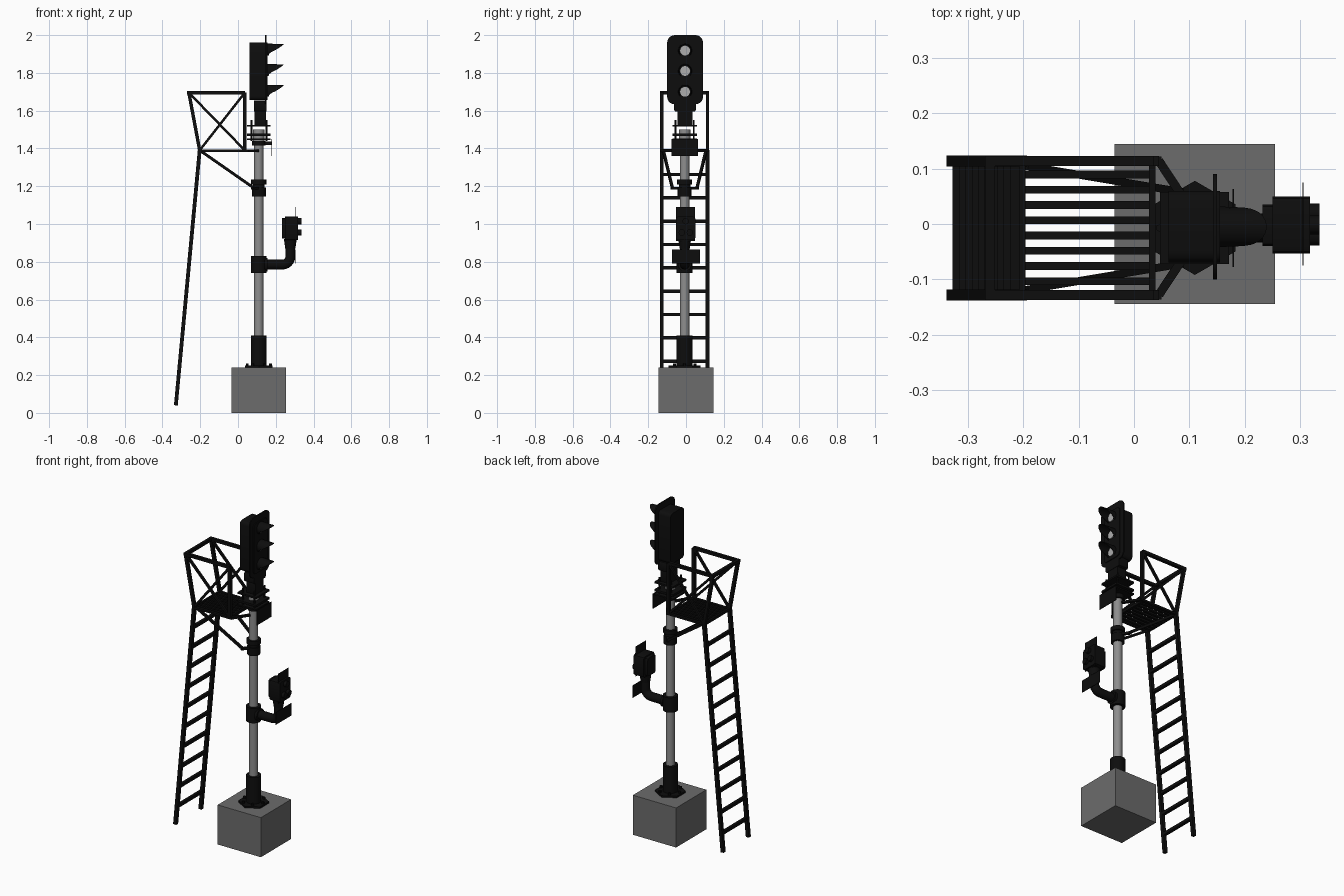
import bpy, bmesh, math
from mathutils import Vector, Matrix

if "Cube" in bpy.data.objects:
    bpy.data.objects.remove(bpy.data.objects["Cube"])

PX, PY = 0.11, -0.007      # mast axis


def mat(name, v):
    m = bpy.data.materials.new(name)
    m.diffuse_color = (v, v, v, 1)
    m.use_nodes = True
    m.node_tree.nodes["Principled BSDF"].inputs["Base Color"].default_value = m.diffuse_color
    return m


BLACK = mat("black_paint", 0.004)
CONCRETE = mat("concrete_grey", 0.15)
STEEL = mat("galvanised_steel", 0.27)
LENS = mat("lens_grey", 0.42)


def finish(name, bm, material, smooth=False):
    bmesh.ops.recalc_face_normals(bm, faces=bm.faces)
    me = bpy.data.meshes.new(name)
    bm.to_mesh(me)
    bm.free()
    me.materials.append(material)
    ob = bpy.data.objects.new(name, me)
    bpy.context.collection.objects.link(ob)
    if smooth:
        bpy.context.view_layer.objects.active = ob
        ob.select_set(True)
        bpy.ops.object.shade_smooth_by_angle(angle=math.radians(35))
        ob.select_set(False)
    return ob


def box(bm, x0, x1, y0, y1, z0, z1):
    m = Matrix.Translation(((x0 + x1) / 2, (y0 + y1) / 2, (z0 + z1) / 2))
    bmesh.ops.create_cube(bm, size=1, matrix=m @ Matrix.Diagonal((x1 - x0, y1 - y0, z1 - z0, 1)))


def beam(bm, p, q, w=0.018, h=0.018):
    """Square bar between two points."""
    p, q = Vector(p), Vector(q)
    d = q - p
    m = Matrix.Translation((p + q) / 2) @ d.to_track_quat('Z', 'Y').to_matrix().to_4x4()
    bmesh.ops.create_cube(bm, size=1, matrix=m @ Matrix.Diagonal((w, h, d.length, 1)))


def rod(bm, p, q, r, r2=None, n=16, turn=0):
    """Round bar between two points."""
    p, q = Vector(p), Vector(q)
    d = q - p
    rot = d.to_track_quat('Z', 'Y').to_matrix().to_4x4() @ Matrix.Rotation(turn, 4, 'Z')
    bmesh.ops.create_cone(bm, cap_ends=True, segments=n, radius1=r, radius2=r2 or r,
                          depth=d.length, matrix=Matrix.Translation((p + q) / 2) @ rot)


def post(bm, z0, z1, r, r2=None, n=16, turn=0):
    rod(bm, (PX, PY, z0), (PX, PY, z1), r, r2, n, turn)


def prism(bm, pts, x0, x1):
    """Extrude a (y, z) outline along x."""
    f = bm.faces.new([bm.verts.new((x0, y, z)) for y, z in pts])
    g = bmesh.ops.extrude_face_region(bm, geom=[f])
    bmesh.ops.translate(bm, vec=(x1 - x0, 0, 0),
                        verts=[v for v in g["geom"] if isinstance(v, bmesh.types.BMVert)])


def rounded(cy, cz, w, h, r, n=5):
    pts = []
    for k, (sy, sz) in enumerate(((1, 1), (-1, 1), (-1, -1), (1, -1))):
        for i in range(n + 1):
            a = math.pi / 2 * (k + i / n)
            pts.append((cy + sy * (w / 2 - r) + r * math.cos(a), cz + sz * (h / 2 - r) + r * math.sin(a)))
    return pts


# Foundation block
bm = bmesh.new()
box(bm, -0.035, 0.255, -0.145, 0.145, 0, 0.24)
finish("foundation_block", bm, CONCRETE)

# Mast, with the wider bare top
bm = bmesh.new()
post(bm, 0.24, 1.5, 0.025)
post(bm, 1.43, 1.5, 0.03)
finish("mast", bm, STEEL, True)

# Mast foot: hexagonal flange, bolts and sleeve
bm = bmesh.new()
post(bm, 0.24, 0.25, 0.085, n=6)
post(bm, 0.25, 0.41, 0.042)
for i in range(6):
    a = math.pi / 3 * i
    x, y = PX + 0.062 * math.cos(a), PY + 0.062 * math.sin(a)
    rod(bm, (x, y, 0.25), (x, y, 0.262), 0.008, n=6)
finish("mast_foot", bm, BLACK, True)

# Ladder
bm = bmesh.new()
HY = 0.121
for s in (-1, 1):
    beam(bm, (-0.329, PY + s * HY, 0.04), (-0.203, PY + s * HY, 1.39), 0.02, 0.02)
for k in range(10):
    z = 1.262 - 0.1235 * k
    x = -0.203 - 0.126 * (1.39 - z) / 1.35
    beam(bm, (x, PY - HY, z), (x, PY + HY, z), 0.018, 0.018)
finish("ladder", bm, BLACK)

# Platform: side bars bent in to the mast, cross bars and slats
bm = bmesh.new()
for s in (-1, 1):
    y = PY + s * HY
    beam(bm, (-0.205, y, 1.388), (0.05, y, 1.388), 0.016, 0.012)
    beam(bm, (0.045, y, 1.388), (0.105, PY + s * 0.03, 1.388), 0.016, 0.012)
    for k in range(4):
        ys = PY + s * (0.0138 + 0.0276 * k)
        box(bm, -0.2, 0.035, ys - 0.007, ys + 0.007, 1.382, 1.392)
for x in (-0.202, 0.033):
    beam(bm, (x, PY - HY, 1.388), (x, PY + HY, 1.388), 0.012, 0.016)
finish("platform", bm, BLACK)

# Guard cage with crossed braces on both sides
bm = bmesh.new()
for s in (-1, 1):
    y = PY + s * HY
    a, b, c, d = (-0.203, y, 1.39), (-0.26, y, 1.695), (0.036, y, 1.695), (0.036, y, 1.39)
    for p, q in ((a, b), (b, c), (c, d)):
        beam(bm, p, q)
    for p, q in ((a, c), (b, d)):
        beam(bm, p, q, 0.013, 0.013)
beam(bm, (-0.26, PY - HY - 0.009, 1.695), (-0.26, PY + HY + 0.009, 1.695))
finish("guard_cage", bm, BLACK)

# Platform struts and their mast clamp
bm = bmesh.new()
for s in (-1, 1):
    beam(bm, (-0.195, PY + s * 0.112, 1.385), (0.085, PY + s * 0.065, 1.19), 0.014, 0.014)
    beam(bm, (0.075, PY + s * 0.072, 1.19), (0.105, PY + s * 0.03, 1.19), 0.014, 0.014)
post(bm, 1.145, 1.192, 0.037)
post(bm, 1.192, 1.21, 0.03)
post(bm, 1.21, 1.235, 0.04)
finish("strut_clamp", bm, BLACK, True)

# Side arm: clamp, bent pipe and flared collar
bm = bmesh.new()
post(bm, 0.74, 0.83, 0.042)
rod(bm, (0.14, PY, 0.785), (0.155, PY, 0.785), 0.036)
ring0 = None
path = [(0.12, 0.785, 0)] + [(0.235 + 0.042 * math.sin(t), 0.827 - 0.042 * math.cos(t), t)
                             for t in [math.pi / 2 * i / 6 for i in range(7)]] + [(0.277, 0.9, math.pi / 2)]
for x, z, t in path:
    ring = []
    for i in range(16):
        a = math.tau * i / 16
        o = 0.026 * math.cos(a)
        ring.append(bm.verts.new((x - o * math.sin(t), PY + 0.026 * math.sin(a), z + o * math.cos(t))))
    if ring0:
        for i in range(16):
            bm.faces.new((ring0[i], ring0[i - 1], ring[i - 1], ring[i]))
    ring0 = ring
rod(bm, (0.277, PY, 0.87), (0.277, PY, 0.92), 0.027, 0.034)
finish("side_arm", bm, BLACK, True)

# Small side signal: tapered box, front lamps and thin plates
bm = bmesh.new()
prism(bm, rounded(-0.002, 0.977, 0.103, 0.125, 0.012, 2), 0.25, 0.318)
prism(bm, rounded(-0.002, 0.977, 0.075, 0.11, 0.012, 2), 0.232, 0.25)
for y, z in ((-0.022, 0.955), (0.02, 0.955), (-0.002, 1.015)):
    rod(bm, (0.315, y, z), (0.335, y, z), 0.017, n=12)
finish("side_signal", bm, BLACK, True)
bm = bmesh.new()
box(bm, 0.3045, 0.3065, -0.052, 0.048, 0.91, 1.09)
box(bm, 0.3045, 0.3065, -0.075, 0.075, 0.79, 0.865)
finish("side_signal_plates", bm, BLACK)

# Signal head: backboard, housing and neck
HCY = -0.005
LZ = (1.918, 1.81, 1.70)
bm = bmesh.new()
prism(bm, rounded(HCY, 1.817, 0.19, 0.366, 0.04), 0.143, 0.15)
prism(bm, rounded(HCY, 1.808, 0.13, 0.305, 0.02, 3), 0.062, 0.155)
prism(bm, rounded(HCY, 1.625, 0.115, 0.06, 0.01, 2), 0.085, 0.15)
prism(bm, rounded(HCY, 1.565, 0.08, 0.1, 0.008, 2), 0.088, 0.148)
finish("signal_head", bm, BLACK, True)

# Lens hoods: open shells, longer at the top
bm = bmesh.new()
for z in LZ:
    rows = []
    for i in range(17):
        a = math.radians(-45 + 270 * i / 16)
        n = max(0, math.sin(a) + 0.3) / 1.3
        end = 0.165 + 0.075 * n ** 0.7
        rows.append([bm.verts.new((x, HCY + r * math.cos(a), z + r * math.sin(a)))
                     for x, r in ((0.15, 0.037), (end, 0.035), (end, 0.031), (0.15, 0.033))])
    for p, q in zip(rows, rows[1:]):
        for k in range(4):
            bm.faces.new((p[k], p[k - 1], q[k - 1], q[k]))
    bm.faces.new(rows[0])
    bm.faces.new(rows[-1])
finish("lens_hoods", bm, BLACK, True)

# Lenses
bm = bmesh.new()
for z in LZ:
    rod(bm, (0.15, HCY, z), (0.16, HCY, z), 0.026, n=20)
finish("lenses", bm, LENS, True)

# Head mounting: stacked bracket plates, bolts and number plate
bm = bmesh.new()
for z, h in ((1.52, 0.01), (1.472, 0.012), (1.448, 0.008)):
    box(bm, 0.047, 0.172, PY - 0.065, PY + 0.065, z - h / 2, z + h / 2)
for x in (0.072, 0.15):
    for s in (-1, 1):
        rod(bm, (x, PY + s * 0.048, 1.44), (x, PY + s * 0.048, 1.55), 0.005, n=8)
post(bm, 1.415, 1.44, 0.035)
box(bm, 0.13, 0.18, PY - 0.012, PY + 0.012, 1.418, 1.438)
box(bm, 0.178, 0.181, -0.078, 0.063, 1.36, 1.45)
finish("head_mounting", bm, BLACK)
